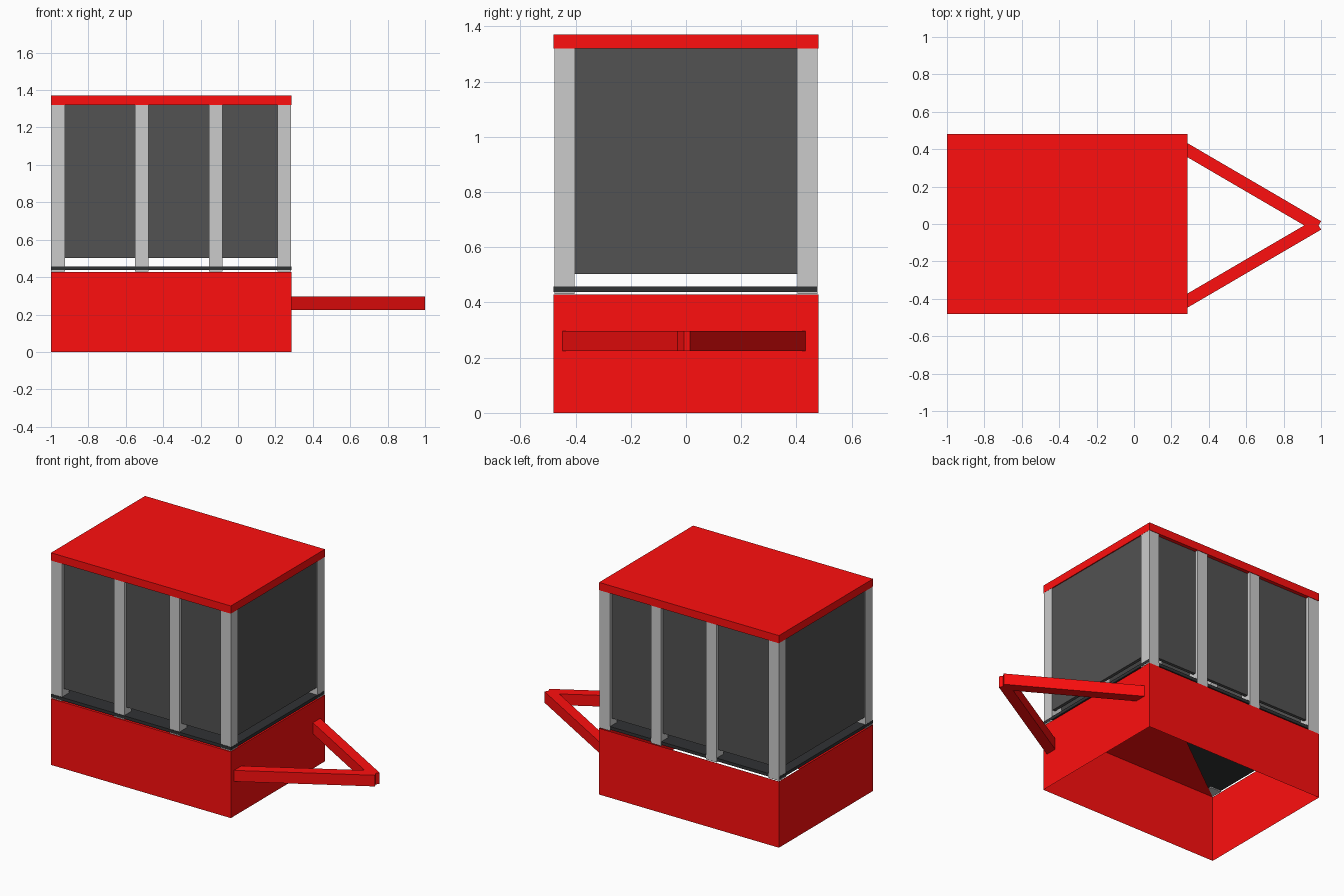
import bpy, bmesh
from math import atan2, hypot
from mathutils import Matrix

if "Cube" in bpy.data.objects:
    bpy.data.objects.remove(bpy.data.objects["Cube"])


def material(name, r, g, b):
    m = bpy.data.materials.new(name)
    m.diffuse_color = (r, g, b, 1)
    m.use_nodes = True
    m.node_tree.nodes["Principled BSDF"].inputs["Base Color"].default_value = m.diffuse_color
    return m


RED = material("red_paint", 1.0, 0.0045, 0.0045)
DARK = material("dark_panel", 0.084, 0.084, 0.084)
SLATE = material("slate_deck", 0.03, 0.032, 0.034)

X0, X1, Y = -1.0, 0.285, 0.48        # body footprint


def finish(name, bm, mat=None):
    mesh = bpy.data.meshes.new(name)
    bm.to_mesh(mesh)
    bm.free()
    ob = bpy.data.objects.new(name, mesh)
    bpy.context.collection.objects.link(ob)
    if mat:
        mesh.materials.append(mat)
    return ob


def box(name, xs, ys, zs, mat=None):
    bm = bmesh.new()
    size = [abs(b - a) for a, b in (xs, ys, zs)]
    mid = [(a + b) / 2 for a, b in (xs, ys, zs)]
    bmesh.ops.create_cube(bm, size=1, matrix=Matrix.Translation(mid) @ Matrix.Diagonal((*size, 1)))
    return finish(name, bm, mat)


# Base: thin skirt, open below, with a half (triangular) top sheet
bm = bmesh.new()
corners = [(X0, -Y), (X1, -Y), (X1, Y), (X0, Y)]
low = [bm.verts.new((x, y, 0)) for x, y in corners]
high = [bm.verts.new((x, y, 0.428)) for x, y in corners]
for i in range(4):
    j = (i + 1) % 4
    bm.faces.new((low[i], low[j], high[j], high[i]))
bm.faces.new(high[:3])
finish("base_skirt", bm, RED)

# Deck and roof
box("deck", (X0, X1), (-Y, Y - 0.005), (0.437, 0.457), SLATE)
box("roof", (X0, X1), (-Y, Y), (1.32, 1.37), RED)

# Posts and side panels, repeated on both long sides
posts = [(-0.999, -0.924), (-0.552, -0.478), (-0.156, -0.083), (0.21, 0.284)]
for side, s in (("front", -1), ("back", 1)):
    for i, xs in enumerate(posts):
        box(f"{side}_post_{i + 1}", xs, (s * 0.477, s * 0.404), (0.43, 1.32))
    for i in range(3):
        box(f"{side}_panel_{i + 1}", (posts[i][1], posts[i + 1][0]),
            (s * 0.456, s * 0.436), (0.503, 1.32), DARK)

# End panels, almost flush with the posts
for name, x in (("left_panel", X0 + 0.006), ("right_panel", X1 - 0.026)):
    box(name, (x, x + 0.02), (-0.407, 0.404), (0.503, 1.32), DARK)


# Towing frame: two bars meeting at the tip, rooted in the skirt
def bar(name, a, b):
    dx, dy = b[0] - a[0], b[1] - a[1]
    bm = bmesh.new()
    bmesh.ops.create_cube(bm, size=1, matrix=(
        Matrix.Translation(((a[0] + b[0]) / 2, (a[1] + b[1]) / 2, 0.26))
        @ Matrix.Rotation(atan2(dy, dx), 4, 'Z')
        @ Matrix.Diagonal((hypot(dx, dy), 0.065, 0.072, 1))))
    finish(name, bm, RED)


bar("back_tow_bar", (0.268, 0.405), (0.984, -0.013))
bar("front_tow_bar", (0.268, -0.42), (0.984, -0.002))
